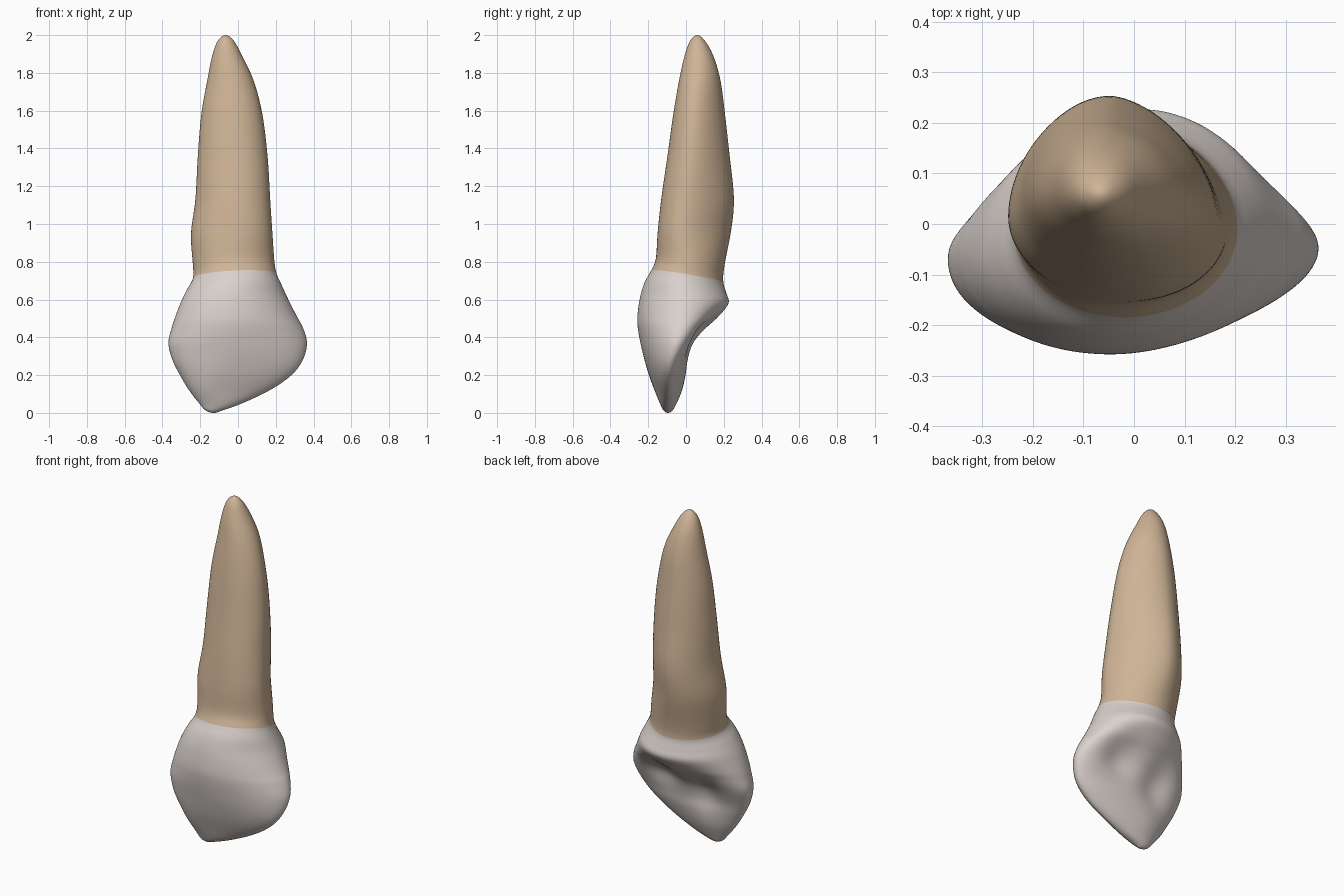
import bpy, bmesh, math

if "Cube" in bpy.data.objects:
    bpy.data.objects.remove(bpy.data.objects["Cube"])

# Outline keys: z, left x, right x, front y, back y
KEYS = [
    (0.0, -.125, -.125, -.095, -.095), (.012, -.17, -.085, -.118, -.072),
    (.05, -.205, .02, -.138, -.05), (.12, -.26, .17, -.167, -.02),
    (.20, -.308, .285, -.197, 0), (.28, -.348, .345, -.22, .015),
    (.37, -.37, .367, -.242, .06), (.45, -.352, .345, -.256, .125),
    (.51, -.333, .313, -.258, .18), (.59, -.303, .27, -.246, .228),
    (.66, -.27, .235, -.222, .215), (.725, -.238, .205, -.185, .198),
    (.80, -.24, .193, -.16, .203), (.95, -.25, .183, -.151, .237),
    (1.13, -.226, .171, -.132, .255), (1.35, -.214, .158, -.10, .233),
    (1.58, -.195, .13, -.068, .207), (1.76, -.163, .083, -.037, .183),
    (1.89, -.137, .022, -.008, .145), (1.97, -.107, -.022, .022, .10),
    (2.0, -.065, -.065, .06, .06)]
CEJ = 11  # key where crown meets root

# Section shape: z, widest-point depth (left, right), apex position (front, back),
# roundness of quadrants (back right, back left, front left, front right)
SHAPE = [
    (0, .5, .5, .5, .5, 2, 2, 2, 2),
    (.12, .5, .5, .3, .38, 1.8, 1.8, 1.9, 1.8),
    (.35, .58, .64, .43, .5, 2.2, 2.1, 2.1, 1.75),
    (.60, .42, .5, .46, .57, 1.9, 1.9, 2.1, 1.85),
    (.75, .45, .45, .5, .5, 1.9, 1.9, 2.0, 2.0),
    (1.0, .43, .35, .58, .45, 1.65, 1.9, 2.0, 2.0),
    (1.6, .46, .42, .55, .45, 1.7, 1.9, 2.0, 2.0),
    (2.0, .5, .5, .5, .5, 2, 2, 2, 2)]
SEG, SUB = 96, 8


def shape_at(z):
    for a, b in zip(SHAPE, SHAPE[1:]):
        if z <= b[0]:
            t = max(0, (z - a[0]) / (b[0] - a[0]))
            t = t * t * (3 - 2 * t)
            return [p + (q - p) * t for p, q in zip(a[1:], b[1:])]
    return SHAPE[-1][1:]


def spline(p, t):
    return [.5 * (2 * b + (c - a) * t + (2 * a - 5 * b + 4 * c - d) * t * t
                  + (3 * b - a - 3 * c + d) * t ** 3) for a, b, c, d in zip(*p)]


def swap(k):  # mirrored phantom key, makes the tips round
    return (k[0], k[2], k[1], k[4], k[3])


def hollow(x, z, cx, cz, rx, rz):
    return math.exp(-((x - cx) / rx) ** 2 - ((z - cz) / rz) ** 2)


def ring(key):
    z, xl, xr, yf, yb = key
    ml, mr, fx, bx, *n = shape_at(z)
    right = (xr, yf + (yb - yf) * mr)
    left = (xl, yf + (yb - yf) * ml)
    back = (xl + (xr - xl) * bx, yb)
    front = (xl + (xr - xl) * fx, yf)
    apex = [right, back, left, front]
    pts = []
    for i in range(SEG):
        q, r = divmod(i, SEG // 4)
        a = r / (SEG // 4) * math.pi / 2
        e = 2 / n[q]
        u, v = math.cos(a) ** e, math.sin(a) ** e
        A, B = apex[q], apex[(q + 1) % 4]
        # superellipse corner of the quadrant between two apexes
        if q % 2 == 0:
            cx, cy = B[0], A[1]
        else:
            cx, cy = A[0], B[1]
        x = cx + (A[0] - cx) * u + (B[0] - cx) * v
        y = cy + (A[1] - cy) * u + (B[1] - cy) * v
        # fossae under the rear bulge, only on the back side
        if q < 2:
            s = math.sin(math.pi * i / (SEG / 2)) ** .7
            y -= s * (.06 * hollow(x, z, .13, .42, .12, .10)
                      + .04 * hollow(x, z, -.13, .36, .09, .11))
        # slanted neck line
        w = math.exp(-((z - .725) / .13) ** 2)
        pts.append((x, y, z + w * (-.16 * y + .05 * x)))
    return pts


bm = bmesh.new()
path = [swap(KEYS[1])] + KEYS + [swap(KEYS[-2])]
levels = []
for k in range(len(KEYS) - 1):
    for s in range(SUB):
        if k or s:
            levels.append((k, spline(path[k:k + 4], s / SUB)))
loops = [(k, [bm.verts.new(p) for p in ring(v)]) for k, v in levels]


def face(vs, k):
    f = bm.faces.new(vs)
    f.material_index = 1 if k >= CEJ else 0
    f.smooth = True


for (k, a), (_, b) in zip(loops, loops[1:]):
    for i in range(SEG):
        j = (i + 1) % SEG
        face((a[i], a[j], b[j], b[i]), k)
# rounded tips
for end, key, k in ((loops[0][1], KEYS[0], 0), (loops[-1][1], KEYS[-1], CEJ)):
    tip = bm.verts.new((key[1], key[3], key[0]))
    for i in range(SEG):
        j = (i + 1) % SEG
        face((end[j], end[i], tip) if k == 0 else (end[i], end[j], tip), k)

# soften the surface
for _ in range(6):
    bmesh.ops.smooth_vert(bm, verts=[v for v in bm.verts if .03 < v.co.z < 1.96],
                          factor=.5, use_axis_x=True, use_axis_y=True, use_axis_z=False)

mesh = bpy.data.meshes.new("tooth")
bm.to_mesh(mesh)
bm.free()
tooth = bpy.data.objects.new("tooth", mesh)
bpy.context.collection.objects.link(tooth)
for name, col in (("enamel", (.70, .64, .605, 1)), ("root_tan", (.62, .455, .305, 1))):
    m = bpy.data.materials.new(name)
    m.diffuse_color = col
    m.use_nodes = True
    m.node_tree.nodes["Principled BSDF"].inputs["Base Color"].default_value = m.diffuse_color
    mesh.materials.append(m)
